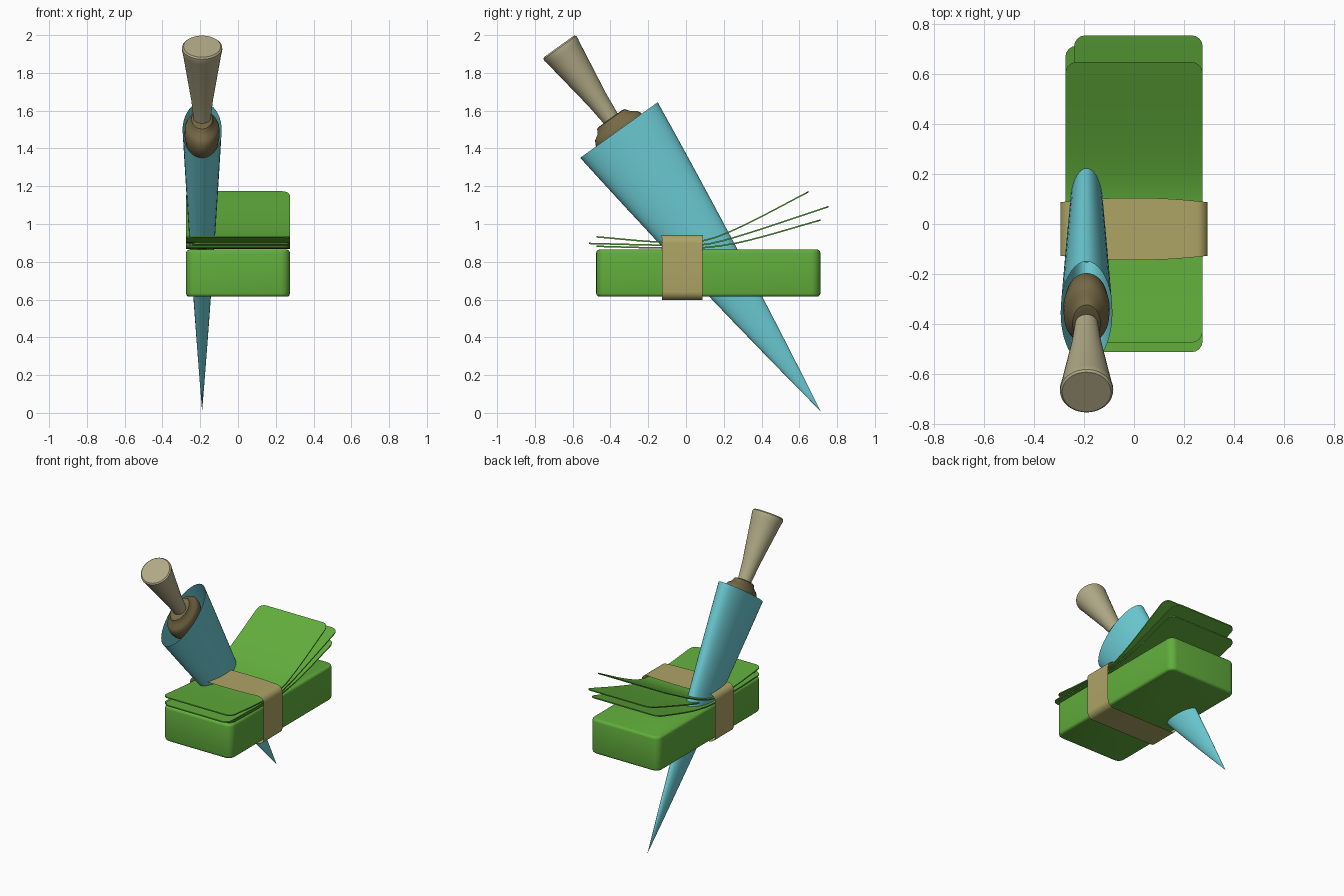
import bpy, bmesh, math
from mathutils import Matrix

if "Cube" in bpy.data.objects:
    bpy.data.objects.remove(bpy.data.objects["Cube"])


def material(name, rgb):
    m = bpy.data.materials.new(name)
    m.diffuse_color = (*rgb, 1)
    m.use_nodes = True
    m.node_tree.nodes["Principled BSDF"].inputs["Base Color"].default_value = m.diffuse_color
    return m


GREEN = material("green", (0.12, 0.42, 0.045))
TAN = material("tan", (0.42, 0.37, 0.13))
CYAN = material("cyan", (0.15, 0.6, 0.66))
WOOD = material("pale_wood", (0.44, 0.4, 0.24))
BROWN = material("brown", (0.18, 0.14, 0.06))


def make(name, bm, mat, angle=40, recalc=True):
    if recalc:
        bmesh.ops.recalc_face_normals(bm, faces=bm.faces)
    me = bpy.data.meshes.new(name)
    bm.to_mesh(me)
    bm.free()
    ob = bpy.data.objects.new(name, me)
    bpy.context.collection.objects.link(ob)
    me.materials.append(mat)
    bpy.ops.object.select_all(action='DESELECT')
    ob.select_set(True)
    bpy.context.view_layer.objects.active = ob
    bpy.ops.object.shade_smooth_by_angle(angle=math.radians(angle))
    return ob


def bridge(bm, a, b, closed=True):
    n = len(a)
    for i in range(n if closed else n - 1):
        j = (i + 1) % n
        bm.faces.new((a[i], a[j], b[j], b[i]))


# Tilted frame: origin at the mouth of the blade, local z toward the handle
TILT = Matrix.Translation((-0.19, -0.355, 1.4975)) @ Matrix.Rotation(math.radians(35.65), 4, 'X')


def lathe(name, profile, mat, xscale=1.0, segs=40, cap_start=True, cap_end=True, angle=40):
    """Profile of (axial distance, radius); radius is squashed along x by xscale."""
    bm = bmesh.new()
    rings = []
    for d, r in profile:
        rings.append([bm.verts.new((r * xscale * math.cos(2 * math.pi * i / segs),
                                    r * math.sin(2 * math.pi * i / segs), d)) for i in range(segs)])
    for a, b in zip(rings, rings[1:]):
        bridge(bm, a, b)
    if cap_start:
        bm.faces.new(rings[0][::-1])
    if cap_end:
        bm.faces.new(rings[-1])
    bm.transform(TILT)
    return make(name, bm, mat, angle)


# Blade: hollow flattened cone, open at the mouth
L = 1.83
blade = [(-L * (1 - t), 0.252 * t + 0.042 * t * (1 - t) + 0.0005)
         for t in (0, 0.1, 0.2, 0.35, 0.5, 0.65, 0.8, 0.9, 1)]
lathe("blade", blade, CYAN, xscale=0.41, cap_end=False)

# Collar and flared handle
lathe("collar", [(-0.1, 0.12), (-0.08, 0.138), (-0.03, 0.15), (0.01, 0.147), (0.03, 0.133),
                 (0.045, 0.108), (0.06, 0.098), (0.072, 0.09), (0.076, 0.075)], BROWN, xscale=0.62)
lathe("handle", [(-0.05, 0.044), (0.07, 0.045), (0.2, 0.058), (0.35, 0.08), (0.5, 0.102),
                 (0.525, 0.107), (0.537, 0.106), (0.545, 0.098)], WOOD)

# Stack of notes: block with rounded corners and softened rims
bm = bmesh.new()
bmesh.ops.create_cube(bm, size=1)
bm.transform(Matrix.Translation((0, 0.118, 0.74)) @ Matrix.Diagonal((0.55, 1.187, 0.25, 1)))
up = [e for e in bm.edges if abs(e.verts[0].co.z - e.verts[1].co.z) > 0.1]
bmesh.ops.bevel(bm, geom=up, offset=0.05, segments=5, affect='EDGES', profile=0.5)
rim = [e for e in bm.edges if abs(e.verts[0].co.z - e.verts[1].co.z) < 0.01]
bmesh.ops.bevel(bm, geom=rim, offset=0.018, segments=3, affect='EDGES', profile=0.5)
make("note_stack", bm, GREEN)


# Loose notes curling off the stack
def curve_z(pts, y):
    """Smooth cubic through (y, z) points."""
    n = len(pts)
    slope = []
    for i in range(n):
        a, b = pts[max(i - 1, 0)], pts[min(i + 1, n - 1)]
        slope.append((b[1] - a[1]) / (b[0] - a[0]))
    i = next((k for k in range(n - 1) if y <= pts[k + 1][0]), n - 2)
    h = pts[i + 1][0] - pts[i][0]
    t = (y - pts[i][0]) / h
    return ((2 * t**3 - 3 * t**2 + 1) * pts[i][1] + (t**3 - 2 * t**2 + t) * h * slope[i]
            + (3 * t**2 - 2 * t**3) * pts[i + 1][1] + (t**3 - t**2) * h * slope[i + 1])


def sheet(name, pts, x0, x1, r=0.045):
    y0, y1 = pts[0][0], pts[-1][0]
    arc = [(r * (1 - math.cos(k * math.pi / 8)), r * (1 - math.sin(k * math.pi / 8))) for k in range(5)]
    rows = [(y0 + d, inset) for d, inset in arc]
    rows += [(y0 + r + (y1 - y0 - 2 * r) * k / 16, 0) for k in range(1, 16)]
    rows += [(y1 - d, inset) for d, inset in reversed(arc)]
    bm = bmesh.new()
    loops = []
    for y, inset in rows:
        z = curve_z(pts, y)
        a, b = x0 + inset, x1 - inset
        loops.append([bm.verts.new(p) for p in
                      ((a, y, z - 0.004), (b, y, z - 0.004), (b, y, z + 0.004), (a, y, z + 0.004))])
    for a, b in zip(loops, loops[1:]):
        bridge(bm, a, b)
    bm.faces.new(loops[0])
    bm.faces.new(loops[-1])
    make(name, bm, GREEN)


sheet("loose_note_top", [(-0.475, 0.932), (-0.13, 0.904), (0.085, 0.91), (0.27, 0.976), (0.648, 1.17)],
      -0.275, 0.275)
sheet("loose_note_middle", [(-0.513, 0.897), (-0.13, 0.888), (0.085, 0.889), (0.28, 0.936), (0.755, 1.092)],
      -0.24, 0.275)
sheet("loose_note_bottom", [(-0.475, 0.882), (-0.13, 0.873), (0.085, 0.874), (0.3, 0.906), (0.713, 1.021)],
      -0.275, 0.275)

# Paper band: thin loop around the stack, bowed slightly across the top
hx, zlo, zhi, r = 0.295, 0.597, 0.943, 0.045
outline = []
for cx, cz, start in ((hx - r, zhi - r, 0), (-hx + r, zhi - r, 90), (-hx + r, zlo + r, 180), (hx - r, zlo + r, 270)):
    for k in range(7):
        a = math.radians(start + 15 * k)
        outline.append((cx + r * math.cos(a), cz + r * math.sin(a)))
    if start == 0:
        outline += [((hx - r) * (1 - k / 5), zhi) for k in range(1, 10)]
bm = bmesh.new()
rings = []
for side, y in ((-1, -0.127), (1, 0.087)):
    ring = []
    for x, z in outline:
        bow = 0.018 * (1 - (x / hx) ** 2) if z > 0.8 else 0
        ring.append(bm.verts.new((x, y + side * bow, z)))
    rings.append(ring)
bridge(bm, *rings)
make("paper_band", bm, TAN)
